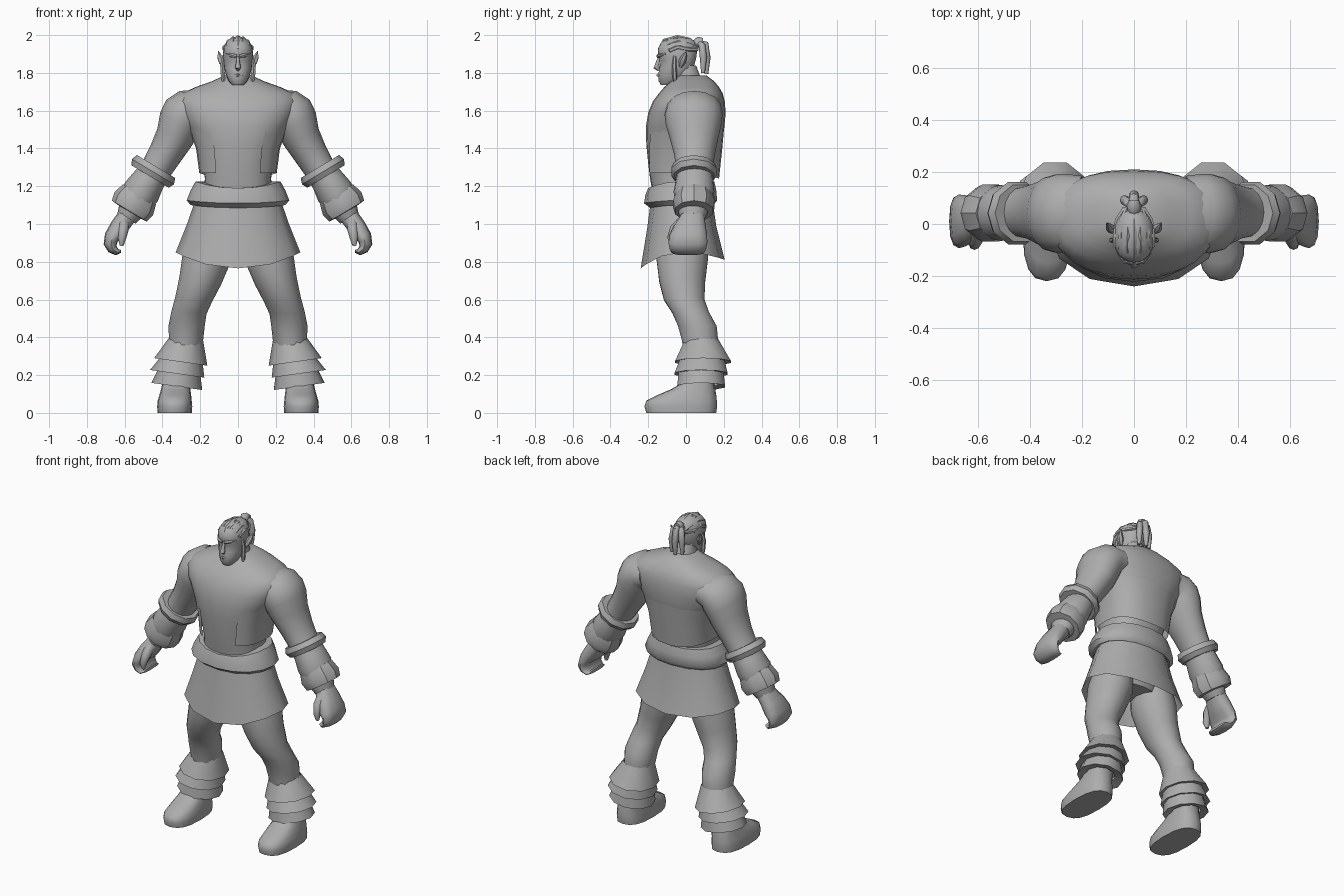
import bpy, bmesh, math
from mathutils import Vector

mat = bpy.data.materials.new("plain grey")
mat.diffuse_color = (0.42, 0.42, 0.42, 1)


def finish(name, bm, mirror=False, angle=50):
    bmesh.ops.recalc_face_normals(bm, faces=bm.faces)
    me = bpy.data.meshes.new(name)
    bm.to_mesh(me)
    bm.free()
    me.materials.append(mat)
    ob = bpy.data.objects.new(name, me)
    bpy.context.collection.objects.link(ob)
    bpy.context.view_layer.objects.active = ob
    ob.select_set(True)
    bpy.ops.object.shade_smooth_by_angle(angle=math.radians(angle))
    ob.select_set(False)
    if mirror:
        ob.modifiers.new("Mirror", 'MIRROR').use_mirror_merge = False
    return ob


def skin(bm, loops, caps=True):
    """Bridge successive vertex loops with quads."""
    vs = [[bm.verts.new(p) for p in lp] for lp in loops]
    n = len(vs[0])
    for a, b in zip(vs, vs[1:]):
        for i in range(n):
            j = (i + 1) % n
            bm.faces.new((a[i], a[j], b[j], b[i]))
    if caps:
        bm.faces.new(vs[0])
        bm.faces.new(vs[-1])


def ring(c, a, b, tilt=0, n=16, e=2.0, front=0.0, back=0.0):
    """Superellipse loop, tilted about y; front/back lower those sides."""
    t, out = math.radians(tilt), []
    for i in range(n):
        k = 2 * math.pi * i / n
        co, si = math.cos(k), math.sin(k)
        u = a * math.copysign(abs(co) ** (2 / e), co)
        v = b * math.copysign(abs(si) ** (2 / e), si)
        drop = front * max(0, -si) ** 2 + back * max(0, si) ** 2
        out.append(Vector(c) + Vector((u * math.cos(t), v, u * math.sin(t) - drop)))
    return out


def limb(name, rows, n=14, e=2.0, caps=True, mirror=True, angle=50):
    """rows: x, y, z, half width, half depth, tilt"""
    bm = bmesh.new()
    skin(bm, [ring(r[:3], r[3], r[4], r[5], n, e) for r in rows], caps)
    return finish(name, bm, mirror, angle)


def stack(name, rows, n=20, e=2.0, caps=True, angle=50):
    """rows: z, half width, front y, back y [, front drop, back drop]"""
    bm = bmesh.new()
    skin(bm, [ring((0, (r[2] + r[3]) / 2, r[0]), r[1], (r[3] - r[2]) / 2, 0, n, e, *r[4:])
              for r in rows], caps)
    return finish(name, bm, False, angle)


def tube(name, pts, radii, n=8, mirror=True):
    pts, loops = [Vector(p) for p in pts], []
    for i, p in enumerate(pts):
        d = (pts[min(i + 1, len(pts) - 1)] - pts[max(i - 1, 0)]).normalized()
        u = d.cross(Vector((1, 0, 0)))
        if u.length < 0.2:
            u = d.cross(Vector((0, 1, 0)))
        u.normalize()
        w = d.cross(u)
        loops.append([p + radii[i] * (u * math.cos(2 * math.pi * k / n) + w * math.sin(2 * math.pi * k / n))
                      for k in range(n)])
    bm = bmesh.new()
    skin(bm, loops)
    return finish(name, bm, mirror)


# Torso with tapered waist and sloping shoulders
stack("torso", [(1.12, .19, -.17, .12), (1.24, .175, -.19, .13), (1.32, .19, -.2, .155),
                (1.42, .22, -.21, .185), (1.51, .265, -.213, .203), (1.59, .31, -.2, .21),
                (1.65, .325, -.175, .205), (1.69, .3, -.145, .195), (1.725, .225, -.115, .175),
                (1.755, .14, -.08, .15), (1.785, .075, -.05, .11)], n=24, e=2.4)

# Open vest hanging around the sides and back
vest = bmesh.new()
skin(vest, [ring((0, (f + b) / 2, z), w, (b - f) / 2, 0, 24, 2.4, 0, bk)
            for z, w, f, b, bk in [(1.51, .264, -.211, .202, 0), (1.4, .222, -.217, .192, 0),
                                   (1.27, .205, -.214, .175, .03)]], False)
gone = [f for f in vest.faces if f.calc_center_median().y < 0 and abs(f.calc_center_median().x) < .12]
bmesh.ops.delete(vest, geom=gone, context='FACES')
finish("vest_flaps", vest)

# Belt roll and flared skirt
stack("belt", [(1.13, .2, -.17, .12, .02), (1.1, .25, -.19, .145, .015), (1.125, .272, -.222, .165, .015),
               (1.18, .25, -.215, .16, .025), (1.225, .225, -.2, .15, .035), (1.225, .18, -.16, .12, .035)],
      n=16, e=2.2, caps=False, angle=60)
stack("skirt", [(1.13, .225, -.185, .14), (1.0, .27, -.205, .16, .02, .01),
                (.85, .33, -.24, .205, .085, .04)], n=12, e=2.1, caps=False)
stack("hips", [(.86, .15, -.1, .09), (.95, .22, -.15, .12), (1.12, .2, -.16, .12)], n=16)

# Legs
limb("leg", [(.14, -.02, .96, .11, .13, 0), (.165, -.02, .82, .13, .14, 8), (.2, -.02, .7, .112, .125, 12),
             (.235, -.01, .6, .098, .11, 8), (.26, .025, .53, .093, .1, 5), (.272, .06, .46, .096, .105, 0),
             (.275, .075, .38, .09, .098, 0), (.3, .08, .25, .08, .09, 0)])

# Three flared tiers round each shin
for i, (top, low) in enumerate([((.277, .083, .39, .092, .092, 2), (.303, .09, .27, .142, .155, 8)),
                                ((.3, .085, .275, .115, .125, 8), (.322, .08, .207, .145, .147, 8)),
                                ((.312, .08, .21, .115, .125, 8), (.324, .08, .14, .136, .133, 8))]):
    inner = (low[0], low[1], low[2] + .01, .085, .09, 8)
    limb("shin_tier_%d" % (i + 1), [top, low, inner], n=10, caps=False, angle=40)

# Boots
limb("boot", [(x, (f + b) / 2, z, w, (b - f) / 2, 0) for z, x, w, f, b in
              [(0, .335, .091, -.21, .16), (.035, .335, .093, -.22, .165), (.065, .335, .09, -.21, .163),
               (.095, .332, .084, -.15, .16), (.125, .33, .078, -.08, .155), (.15, .328, .074, -.035, .15),
               (.25, .315, .075, 0, .15)]], n=16, e=2.6)

# Arms from shoulder to wrist
limb("arm", [(.2, .045, 1.61, .1, .14, 80), (.255, .042, 1.605, .113, .15, 62), (.29, .04, 1.575, .122, .153, 43),
             (.312, .04, 1.53, .117, .148, 32), (.335, .042, 1.46, .102, .13, 26), (.385, .045, 1.37, .09, .108, 28),
             (.44, .045, 1.28, .082, .095, 30), (.475, .045, 1.23, .088, .1, 30), (.512, .042, 1.17, .1, .108, 30),
             (.545, .04, 1.11, .085, .095, 30), (.59, .035, 1.03, .055, .065, 30)], n=16)


def cuff(name, x, z, tilt, profile, y=.042):
    d = Vector((math.sin(math.radians(tilt)), 0, -math.cos(math.radians(tilt))))
    limb(name, [tuple(Vector((x, y, z)) + d * s) + (r, r * .97, tilt) for s, r in profile],
         n=10, caps=False, angle=35)


cuff("elbow_band", .45, 1.277, 31, [(-.03, .075), (-.032, .118), (0, .13), (.03, .115), (.03, .075)])
cuff("wrist_band", .552, 1.107, 31, [(-.06, .07), (-.06, .102), (0, .119), (.045, .108), (.05, .05)])

# Curled hands with thumbs
limb("hand", [(.585, .035, 1.045, .05, .062, 30), (.625, .02, .99, .05, .085, 25), (.655, .012, .94, .05, .1, 12),
              (.674, .01, .9, .038, .103, -12), (.665, .01, .868, .027, .097, -40),
              (.64, .01, .85, .017, .088, -65), (.62, .01, .857, .009, .075, -100)], n=12, e=2.4)
tube("thumb", [(.605, -.02, 1.01), (.607, -.06, .97), (.614, -.078, .925), (.616, -.075, .885)],
     [.03, .028, .022, .01])

# Neck and head
stack("neck", [(1.68, .1, -.08, .13), (1.76, .068, -.06, .085), (1.84, .06, -.07, .055)], n=14)
stack("head", [(1.735, .03, -.133, -.07), (1.757, .05, -.146, -.02), (1.79, .064, -.148, .015),
               (1.825, .074, -.142, .04), (1.865, .078, -.135, .052), (1.892, .08, -.15, .058),
               (1.935, .077, -.148, .06), (1.965, .062, -.125, .05), (1.984, .038, -.09, .025),
               (1.99, .012, -.05, -.02)], n=18, e=2.2)

# Face details
tube("nose", [(0, -.14, 1.885), (0, -.15, 1.855), (0, -.156, 1.828), (0, -.142, 1.815)],
     [.007, .01, .016, .008], mirror=False)
tube("brow", [(.008, -.148, 1.888), (.035, -.142, 1.893), (.063, -.108, 1.9)], [.01, .011, .006], n=6)
tube("lip", [(-.026, -.138, 1.786), (0, -.149, 1.788), (.026, -.138, 1.786)], [.004, .008, .004], n=6, mirror=False)
tube("ear", [(.072, -.03, 1.83), (.084, -.02, 1.86), (.096, -.01, 1.885), (.104, .005, 1.915)],
     [.008, .02, .015, .002], n=6)
tube("side_braid", [(.075, -.06, 1.89), (.084, -.062, 1.84), (.08, -.06, 1.79), (.076, -.058, 1.742)],
     [.008, .012, .013, .008], n=6)

# Braided rows over the scalp
for i, (x, h) in enumerate([(0, 1.986), (.026, 1.98), (.05, 1.964), (.069, 1.936)]):
    k = x / .069
    tube("scalp_row_%d" % i, [(x * .9, -.143 + .05 * k * k, 1.925), (x, -.115 + .03 * k, h - .018), (x, -.045, h),
                              (x * .9, .015, h - .012), (x * .5, .062, 1.945 - .02 * k)],
         [.007, .013, .014, .013, .01], n=6, mirror=i > 0)

# Tied tail falling behind the head
tube("tail_knot", [(0, .045, 1.95), (0, .07, 1.965), (0, .09, 1.965)], [.022, .028, .02], mirror=False)
tube("tail_center", [(0, .07, 1.96), (0, .1, 1.955), (0, .11, 1.88), (0, .108, 1.795)],
     [.015, .019, .02, .01], mirror=False)
tube("tail_side", [(.01, .07, 1.96), (.027, .085, 1.945), (.036, .092, 1.88), (.038, .09, 1.8)],
     [.014, .018, .019, .01])
